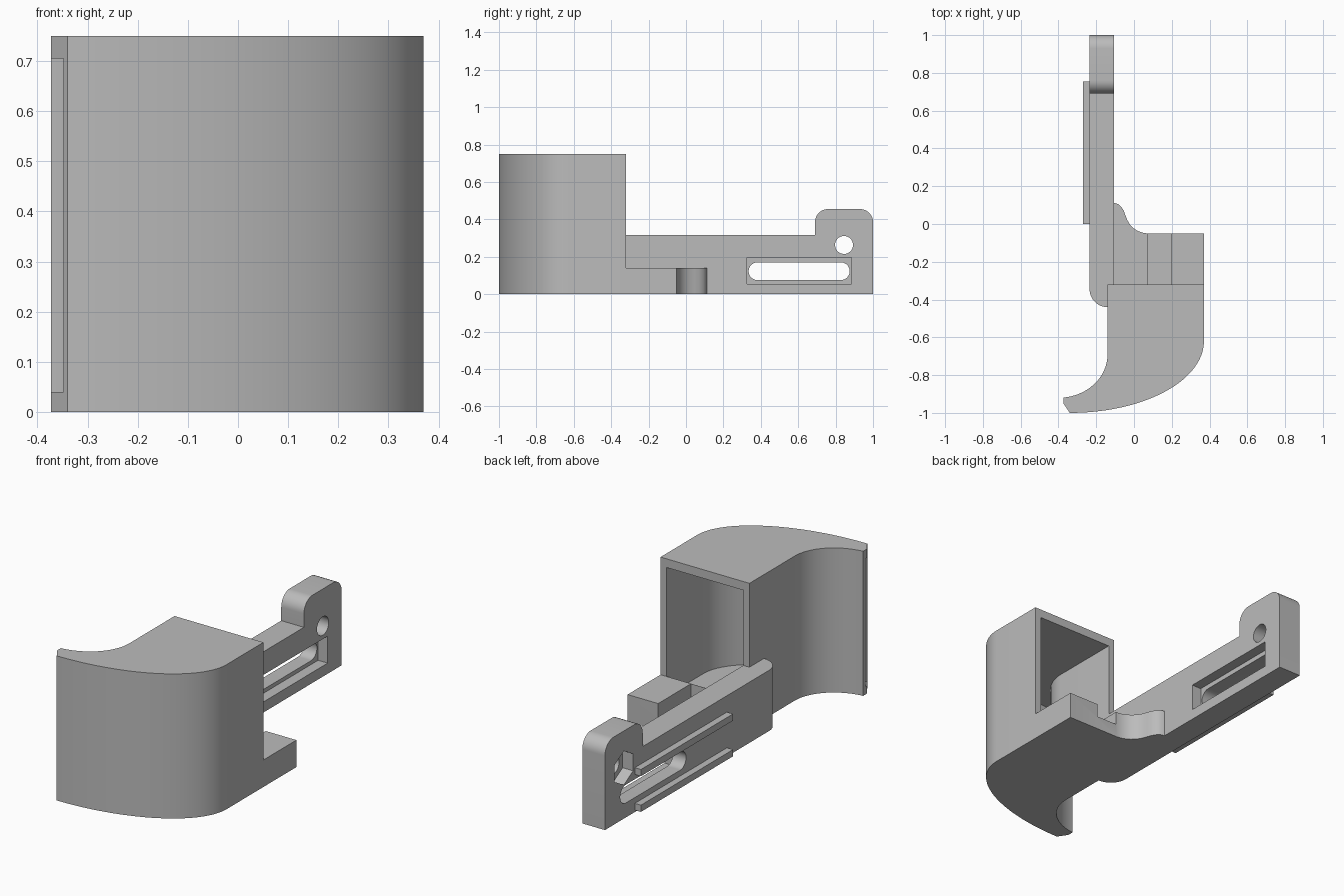
import bpy, bmesh
from math import sin, cos, pi, radians

cube = bpy.data.objects.get("Cube")
if cube:
    bpy.data.objects.remove(cube, do_unlink=True)

grey = bpy.data.materials.new("plain grey")
grey.use_nodes = True
colour = (0.5, 0.5, 0.5, 1)
grey.diffuse_color = colour
grey.node_tree.nodes["Principled BSDF"].inputs["Base Color"].default_value = colour


def arc(cx, cy, rx, ry, start, end, steps=24):
    """Points on an ellipse between two angles in degrees."""
    angles = [radians(start + (end - start) * i / steps) for i in range(steps + 1)]
    return [(cx + rx * cos(a), cy + ry * sin(a)) for a in angles]


def prism(name, outline, axis, low, high):
    """Extrude an outline: (x, y) along z, or (y, z) along x."""
    bm = bmesh.new()
    place = (lambda p: (p[0], p[1], low)) if axis == "z" else (lambda p: (low, p[0], p[1]))
    face = bm.faces.new([bm.verts.new(place(p)) for p in outline])
    top = bmesh.ops.extrude_face_region(bm, geom=[face])["geom"]
    shift = (0, 0, high - low) if axis == "z" else (high - low, 0, 0)
    bmesh.ops.translate(bm, vec=shift, verts=[v for v in top if isinstance(v, bmesh.types.BMVert)])
    bmesh.ops.recalc_face_normals(bm, faces=bm.faces)
    mesh = bpy.data.meshes.new(name)
    bm.to_mesh(mesh)
    bm.free()
    mesh.materials.append(grey)
    obj = bpy.data.objects.new(name, mesh)
    bpy.context.collection.objects.link(obj)
    return obj


def rect(a0, b0, a1, b1):
    return [(a0, b0), (a1, b0), (a1, b1), (a0, b1)]


def activate(obj):
    bpy.ops.object.select_all(action="DESELECT")
    obj.select_set(True)
    bpy.context.view_layer.objects.active = obj


def cut(obj, cutter):
    cutter.hide_render = True
    mod = obj.modifiers.new("cut", "BOOLEAN")
    mod.operation, mod.solver, mod.object = "DIFFERENCE", "EXACT", cutter
    activate(obj)
    bpy.ops.object.modifier_apply(modifier=mod.name)
    bpy.data.objects.remove(cutter, do_unlink=True)


# Curved air duct, hollow from the back opening to the slanted outlet
duct = prism("air_duct",
             [(-0.14, -0.32), (0.37, -0.32)]
             + arc(-0.34, -0.62, 0.71, 0.38, 0, -90, 40)
             + [(-0.373, -0.95)]
             + arc(-0.40, -0.69, 0.26, 0.23, -84, 0), "z", 0, 0.75)
cut(duct, prism("duct_cavity",
                [(-0.105, -0.2), (0.335, -0.2)]
                + arc(-0.347, -0.62, 0.682, 0.368, 0, -90, 40)
                + [(-0.45, -0.988), (-0.45, -0.94)]
                + arc(-0.40, -0.69, 0.295, 0.25, -90, 0), "z", 0.04, 0.705))

# Foot behind the duct, with a sweeping gusset and an open channel
foot = prism("foot",
             [(-0.105, -0.32), (0.37, -0.32), (0.37, -0.05), (0.07, -0.05),
              (0.045, -0.046), (0.02, -0.037), (0, -0.024), (-0.02, -0.005),
              (-0.035, 0.02), (-0.045, 0.045), (-0.054, 0.07), (-0.068, 0.092),
              (-0.085, 0.106), (-0.105, 0.112)], "z", 0, 0.14)
cut(foot, prism("foot_channel", rect(0.075, -0.319, 0.195, 0), "z", 0.07, 0.2))

# Long mounting arm with a rounded lug
arm = prism("mounting_arm",
            [(-0.32, 0), (1, 0)]
            + arc(0.93, 0.385, 0.07, 0.07, 0, 90, 12)
            + arc(0.76, 0.385, 0.07, 0.07, 90, 180, 12)
            + [(0.69, 0.315), (-0.32, 0.315)], "x", -0.235, -0.105)
slot = (arc(0.8275, 0.1225, 0.0475, 0.0475, -90, 90)
        + arc(0.3825, 0.1225, 0.0475, 0.0475, 90, 270))
cut(arm, prism("slot_cutter", slot, "x", -0.3, 0))
cut(arm, prism("slot_recess", rect(0.325, 0.055, 0.885, 0.195), "x", -0.16, 0))
cut(arm, prism("bolt_hole", arc(0.845, 0.263, 0.048, 0.048, 0, 350, 35), "x", -0.3, 0))
cut(arm, prism("nut_pocket", arc(0.845, 0.263, 0.088, 0.088, 90, 390, 5), "x", -0.3, -0.175))

# Rounded arm end that wraps the side of the duct
heel = prism("arm_heel",
             [(-0.13, -0.32), (-0.235, -0.32)]
             + arc(-0.14, -0.345, 0.095, 0.095, 180, 270, 16)
             + [(-0.13, -0.44)], "z", 0, 0.315)

# Guide rails either side of the slot
rails = [prism(name, rect(0, z, 0.755, z + 0.035), "x", -0.27, -0.235)
         for name, z in (("lower_rail", 0.01), ("upper_rail", 0.195))]

for obj in [duct, foot, arm, heel] + rails:
    activate(obj)
    bpy.ops.object.shade_smooth_by_angle(angle=radians(25))
